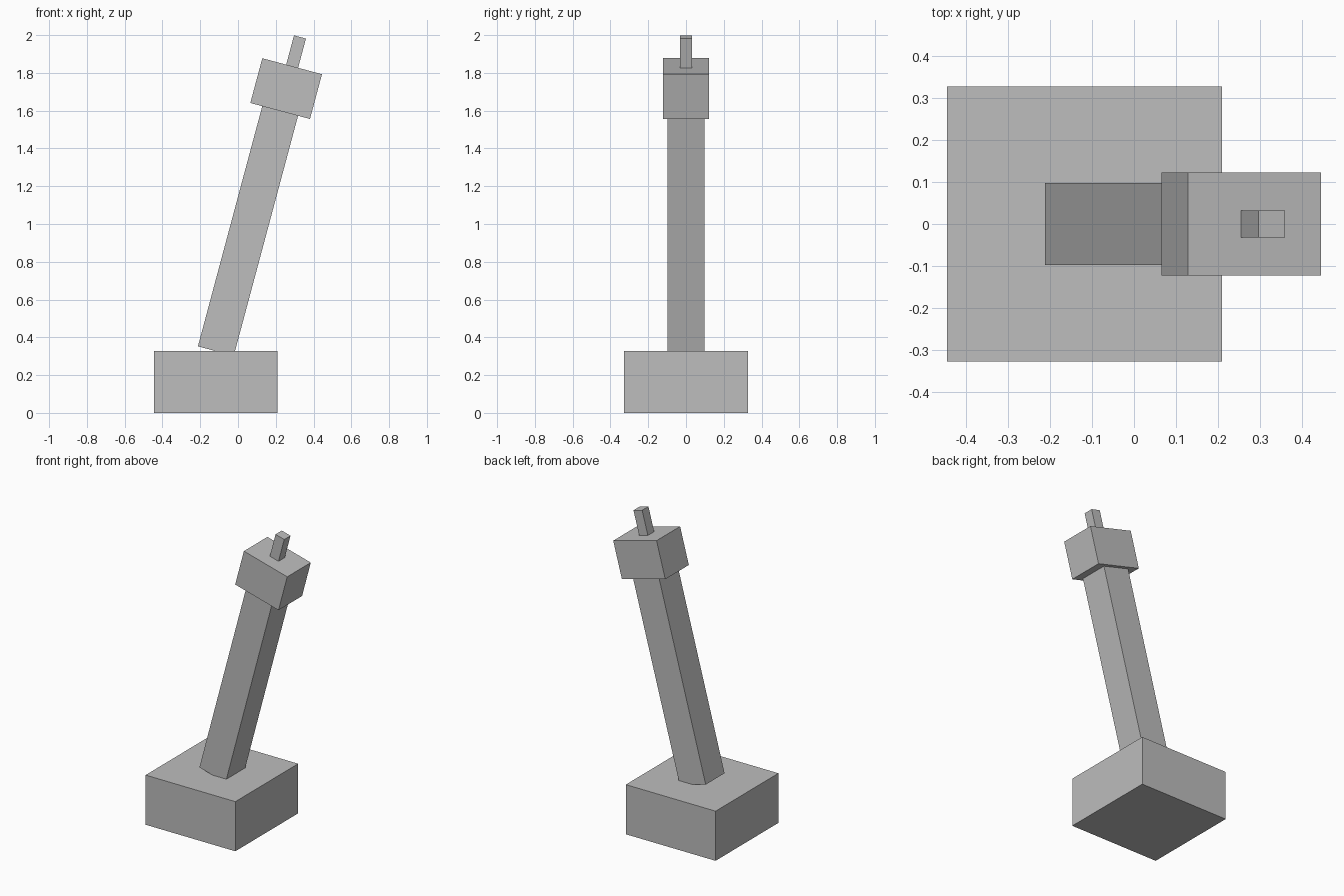
import bpy
from math import radians
from mathutils import Matrix, Vector

cube = bpy.data.objects.get("Cube")
if cube:
    bpy.data.objects.remove(cube, do_unlink=True)

# Single plain material
grey = bpy.data.materials.new("plain_grey")
grey.use_nodes = True
colour = (0.51, 0.51, 0.51, 1)
grey.diffuse_color = colour
grey.node_tree.nodes["Principled BSDF"].inputs["Base Color"].default_value = colour

UNIT = 0.0654                 # base is ten units wide
BASE_HEIGHT = 5 * UNIT
PIVOT = Vector((-0.1175, 0, BASE_HEIGHT))
TILT = radians(15)


def block(name, size, bottom, angle=0):
    """Box standing at a given height on the lever axis, tilted about the pivot."""
    bpy.ops.mesh.primitive_cube_add(size=1)
    obj = bpy.context.object
    obj.name = name
    size = Vector(size)
    place = Matrix.Translation((0, 0, bottom + size.z / 2)) @ Matrix.Diagonal(size.to_4d())
    obj.data.transform(Matrix.Rotation(angle, 4, "Y") @ place)
    obj.location = PIVOT
    obj.data.materials.append(grey)
    return obj


# Base block
block("base", (10 * UNIT, 10 * UNIT, BASE_HEIGHT), -BASE_HEIGHT)

# Leaning lever: shaft, grip and the small pin on top
grip_height = 3.75 * UNIT
grip_bottom = 22 * UNIT - grip_height / 2
block("shaft", (3 * UNIT, 3 * UNIT, grip_bottom), 0, TILT)
block("grip", (5 * UNIT, 3.75 * UNIT, grip_height), grip_bottom, TILT)
block("tip_pin", (UNIT, UNIT, 2.45 * UNIT), grip_bottom + grip_height, TILT)
